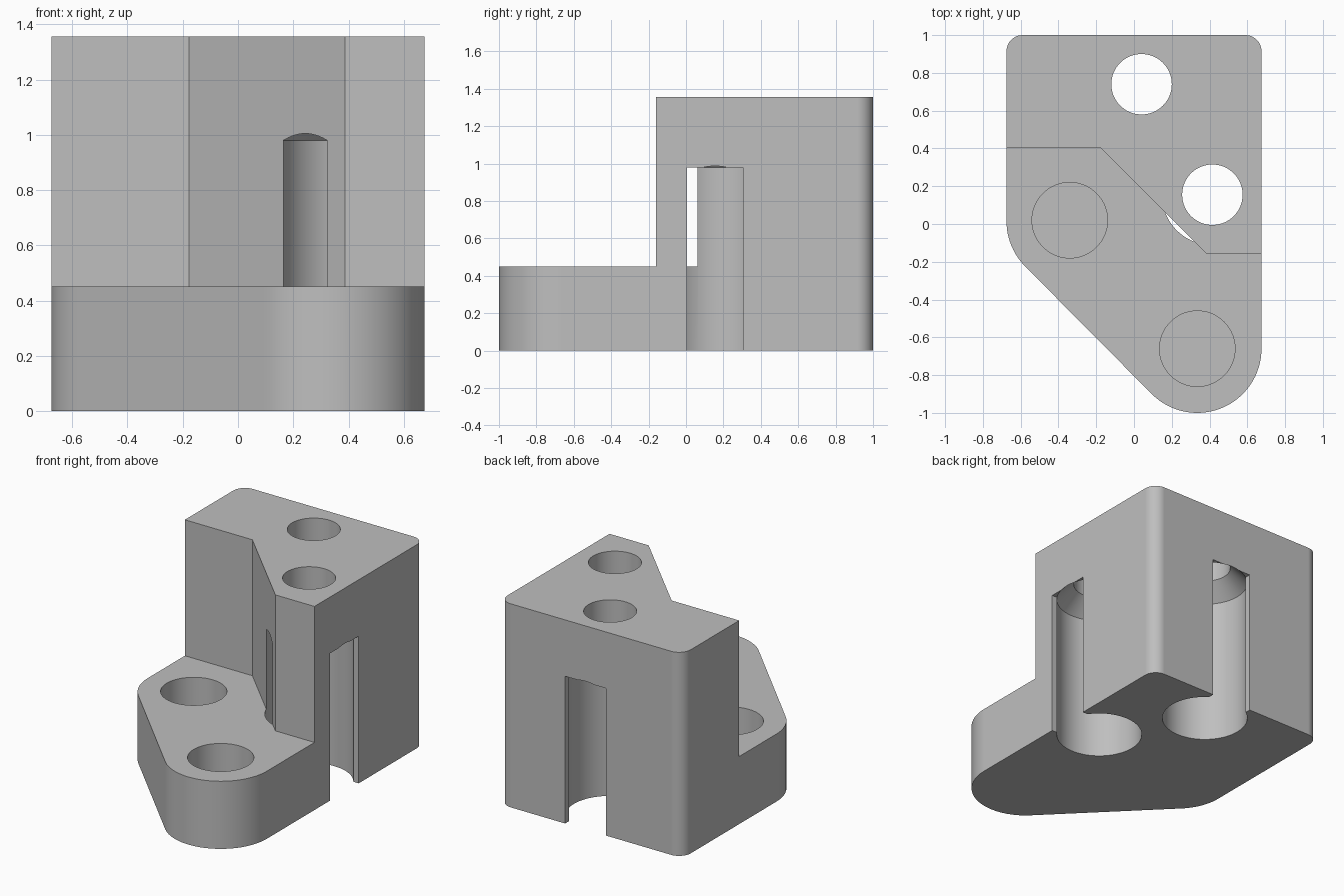
import bpy, bmesh, math

cube = bpy.data.objects.get("Cube")
if cube:
    bpy.data.objects.remove(cube, do_unlink=True)

HEIGHT, STEP = 1.355, 0.45        # overall height, height of the front ledge
SIDE, BACK = 0.675, 1.0           # half width, back face position
BORE_TOP, BORE_R, SCREW_R = 0.98, 0.267, 0.16

grey = bpy.data.materials.new("plain grey")
grey.use_nodes = True
colour = (0.52, 0.52, 0.52, 1)
grey.diffuse_color = colour
grey.node_tree.nodes["Principled BSDF"].inputs["Base Color"].default_value = colour


def new_object(name, bm):
    bmesh.ops.recalc_face_normals(bm, faces=bm.faces)
    mesh = bpy.data.meshes.new(name)
    bm.to_mesh(mesh)
    bm.free()
    mesh.materials.append(grey)
    obj = bpy.data.objects.new(name, mesh)
    bpy.context.collection.objects.link(obj)
    return obj


def arc(cx, cy, r, start, end, steps):
    angles = [math.radians(start + (end - start) * i / steps) for i in range(steps + 1)]
    return [(cx + r * math.cos(a), cy + r * math.sin(a)) for a in angles]


def prism(name, outline, z0, z1):
    bm = bmesh.new()
    face = bm.faces.new([bm.verts.new((x, y, z0)) for x, y in outline])
    top = bmesh.ops.extrude_face_region(bm, geom=[face])["geom"]
    verts = [v for v in top if isinstance(v, bmesh.types.BMVert)]
    bmesh.ops.translate(bm, verts=verts, vec=(0, 0, z1 - z0))
    # the start face may survive or be removed by the extrusion; close it if open
    bmesh.ops.holes_fill(bm, edges=[e for e in bm.edges if e.is_boundary])
    return new_object(name, bm)


def turned(name, cx, cy, profile, segments=72):
    """Closed solid of revolution from (radius, z) pairs."""
    bm = bmesh.new()
    rings = []
    for r, z in profile:
        ring = [bm.verts.new((cx + r * math.cos(2 * math.pi * i / segments),
                              cy + r * math.sin(2 * math.pi * i / segments), z))
                for i in range(segments)]
        rings.append(ring)
    for a, b in zip(rings, rings[1:]):
        for i in range(segments):
            j = (i + 1) % segments
            bm.faces.new((a[i], a[j], b[j], b[i]))
    bm.faces.new(rings[0][::-1])
    bm.faces.new(rings[-1])
    return new_object(name, bm)


def cut(target, cutter):
    cutter.hide_render = True
    mod = target.modifiers.new("cut", "BOOLEAN")
    mod.operation, mod.solver, mod.object = "DIFFERENCE", "EXACT", cutter
    bpy.ops.object.select_all(action="DESELECT")
    bpy.context.view_layer.objects.active = target
    target.select_set(True)
    bpy.ops.object.modifier_apply(modifier=mod.name)
    bpy.data.objects.remove(cutter, do_unlink=True)


# Full-height block with the rounded, slanted front
outline = (arc(SIDE - 0.085, BACK - 0.085, 0.085, 0, 90, 10)
           + arc(-SIDE + 0.085, BACK - 0.085, 0.085, 90, 180, 10)
           + arc(-0.335, 0.015, 0.34, 180, 225, 12)
           + arc(0.335, -0.66, 0.34, 225, 360, 32))
block = prism("bracket_block", outline, 0, HEIGHT)

# Remove the upper front to leave the low ledge
cut(block, prism("ledge_cutter", [(-2, 0.405), (-0.178, 0.405), (0.387, -0.16),
                                  (2, -0.16), (2, -2), (-2, -2)], STEP, 2))

# Screw holes: wide bore from below, cone, narrow hole to the top, slot to the outside
slot = 0.15
for cx, cy, toward_back in ((0.04, 0.74, True), (0.415, 0.155, False)):
    cut(block, turned("bore_cutter", cx, cy, [
        (BORE_R, -0.2), (BORE_R, BORE_TOP),
        (SCREW_R, BORE_TOP + BORE_R - SCREW_R), (SCREW_R, 2)]))
    x0, x1, y0, y1 = ((cx - slot, cx + slot, cy, 1.5) if toward_back
                      else (cx, 1.5, cy - slot, cy + slot))
    cut(block, prism("slot_cutter", [(x0, y0), (x1, y0), (x1, y1), (x0, y1)],
                     -0.2, BORE_TOP))

# Blind round pockets in the ledge
for cx, cy in ((-0.34, 0.02), (0.335, -0.66)):
    cut(block, turned("pocket_cutter", cx, cy, [(0.2, 0.12), (0.2, 0.8)]))

# Smooth curved walls, crisp edges
bpy.ops.object.select_all(action="DESELECT")
block.select_set(True)
bpy.context.view_layer.objects.active = block
bpy.ops.object.shade_smooth_by_angle(angle=math.radians(25))
weighted = block.modifiers.new("weighted_normals", "WEIGHTED_NORMAL")
weighted.keep_sharp = True
